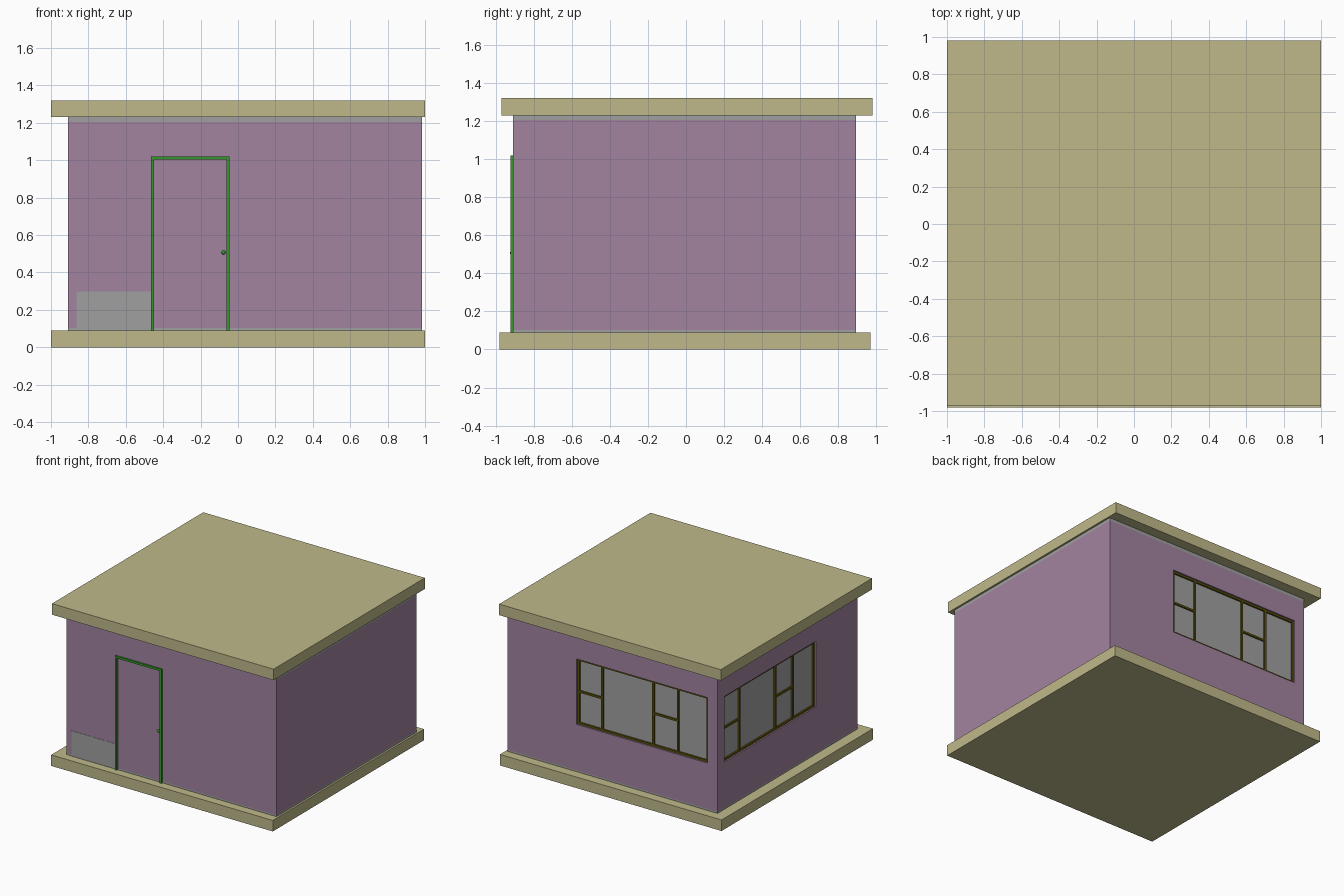
import bpy
from mathutils import Vector

cube = bpy.data.objects.get("Cube")
if cube:
    bpy.data.objects.remove(cube, do_unlink=True)


def material(name, rgb):
    lin = [((c / 255 + 0.055) / 1.055) ** 2.4 for c in rgb] + [1]
    m = bpy.data.materials.new(name)
    m.use_nodes = True
    m.diffuse_color = lin
    m.node_tree.nodes["Principled BSDF"].inputs["Base Color"].default_value = lin
    return m


sand = material("sand concrete", (191, 185, 138))
mauve = material("mauve paint", (163, 131, 160))
grey = material("plain grey", (160, 160, 160))
green = material("door green", (52, 152, 42))
olive = material("dark olive frame", (90, 82, 12))


def box(name, a, b, mat):
    """Box between two opposite corners."""
    bpy.ops.mesh.primitive_cube_add(size=1)
    o = bpy.context.object
    o.name = name
    a, b = Vector(a), Vector(b)
    o.location = (a + b) / 2
    o.scale = [abs(c) for c in b - a]
    bpy.ops.object.transform_apply(location=True, rotation=False, scale=True)
    o.data.materials.append(mat)
    return o


# Wall extents
X0, X1, Y0, Y1 = -0.91, 0.985, -0.91, 0.893
FLOOR, BAND, TRIM, CEILING = 0.09, 0.103, 1.205, 1.23

# Slabs
box("floor_slab", (-1, -0.98, 0), (1, 0.97, FLOOR), sand)
box("roof_slab", (-1, -0.97, CEILING), (1, 0.98, 1.32), sand)

# Walls with grey bands at foot and head
box("wall_foot_band", (X0, Y0, FLOOR), (X1, Y1, BAND), grey)
walls = box("walls", (X0, Y0, BAND), (X1, Y1, TRIM), mauve)
box("wall_head_band", (X0, Y0, TRIM), (X1, Y1, CEILING), grey)

# Windows: u runs left to right as seen from outside, d runs into the wall
SILL, HEAD, RAIL = 0.475, 1.01, 0.742
EDGES = (0, 0.22, 0.68, 0.905, 1.18)
BAR, DEPTH = 0.016, 0.032


def window(name, origin, along, inward):
    origin, along, inward = Vector(origin), Vector(along), Vector(inward)
    up = Vector((0, 0, 1))

    def part(label, u0, u1, z0, z1, d0, d1, mat):
        p = origin + along * u0 + inward * d0 + up * z0
        q = origin + along * u1 + inward * d1 + up * z1
        return box(name + label, p, q, mat)

    width = EDGES[-1]
    # Recess in the wall
    cutter = part("_cutter", 0, width, SILL, HEAD, -0.05, DEPTH, mauve)
    mod = walls.modifiers.new("recess", "BOOLEAN")
    mod.operation = "DIFFERENCE"
    mod.solver = "EXACT"
    mod.object = cutter
    bpy.context.view_layer.objects.active = walls
    bpy.ops.object.modifier_apply(modifier=mod.name)
    bpy.data.objects.remove(cutter, do_unlink=True)
    # Glass and frame bars
    part("_pane", 0, width, SILL, HEAD, 0.025, DEPTH, grey)
    for i, u in enumerate(EDGES):
        u0 = min(max(u - BAR / 2, 0), width - BAR)
        part(f"_upright_{i}", u0, u0 + BAR, SILL, HEAD, 0.012, DEPTH, olive)
    for label, z in (("_sill", SILL), ("_head", HEAD - BAR)):
        part(label, 0, width, z, z + BAR, 0.012, DEPTH, olive)
    for i in (0, 2):
        part(f"_rail_{i}", EDGES[i], EDGES[i + 1], RAIL - BAR / 2, RAIL + BAR / 2,
             0.013, DEPTH, olive)


window("back_window", (0.362, Y1, 0), (-1, 0, 0), (0, -1, 0))
window("right_window", (X0, 0.806, 0), (0, -1, 0), (1, 0, 0))

# Door frame and knob
D0, D1, DTOP, DW, DY = -0.465, -0.045, 1.02, 0.017, Y0 - 0.013
for label, x in (("right", D0), ("left", D1 - DW)):
    box(f"door_jamb_{label}", (x, DY, FLOOR), (x + DW, Y0, DTOP), green)
box("door_head", (D0 + DW, DY, DTOP - DW), (D1 - DW, Y0, DTOP), green)
bpy.ops.mesh.primitive_uv_sphere_add(segments=16, ring_count=8, radius=0.011,
                                     location=(-0.077, Y0 - 0.004, 0.507))
knob = bpy.context.object
knob.name = "door_knob"
knob.data.materials.append(green)
bpy.ops.object.shade_smooth_by_angle()

# Grey panel beside the door
box("front_grey_panel", (-0.863, Y0 - 0.002, FLOOR), (D0, Y0, 0.297), grey)
